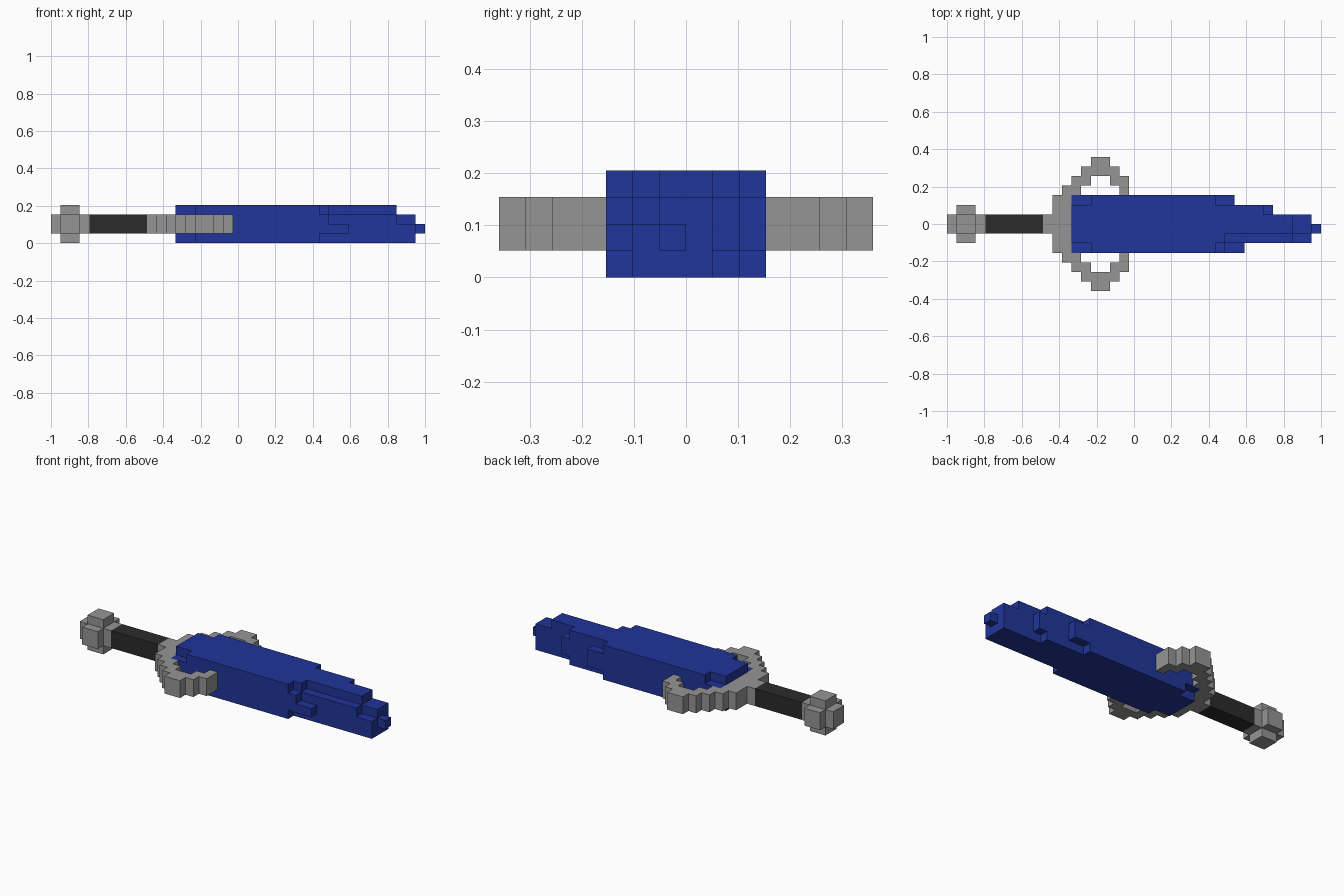
import bpy, bmesh
from mathutils import Vector

if "Cube" in bpy.data.objects:
    bpy.data.objects.remove(bpy.data.objects["Cube"], do_unlink=True)

U = 2 / 39  # edge of one block


def material(name, rgb):
    m = bpy.data.materials.new(name)
    m.use_nodes = True
    m.diffuse_color = (*rgb, 1)
    bsdf = next(n for n in m.node_tree.nodes if n.type == 'BSDF_PRINCIPLED')
    bsdf.inputs["Base Color"].default_value = (*rgb, 1)
    bsdf.inputs["Roughness"].default_value = 0.8
    return m


GREY = material("steel grey", (0.30, 0.30, 0.30))
DARK = material("dark grip", (0.024, 0.024, 0.024))
BLUE = material("deep blue", (0.015, 0.035, 0.32))


def box(x0, x1, y0, y1, z0, z1):
    """Set of unit blocks filling a range."""
    return {(x, y, z) for x in range(x0, x1) for y in range(y0, y1) for z in range(z0, z1)}


def block_part(name, cells, mat):
    """Outer skin of a set of blocks, with flat areas merged."""
    bm = bmesh.new()
    for c in cells:
        for axis in range(3):
            for side in (0, 1):
                n = list(c)
                n[axis] += 2 * side - 1
                if tuple(n) in cells:
                    continue
                a, b = (axis + 1) % 3, (axis + 2) % 3
                corners = []
                for s, t in ((0, 0), (1, 0), (1, 1), (0, 1)):
                    p = Vector(c)
                    p[axis] += side
                    p[a] += s
                    p[b] += t
                    corners.append(bm.verts.new((p.x * U - 1, p.y * U, p.z * U)))
                bm.faces.new(corners if side else corners[::-1])
    bmesh.ops.remove_doubles(bm, verts=bm.verts, dist=U * 0.01)
    bmesh.ops.dissolve_limit(bm, angle_limit=0.01, verts=bm.verts, edges=bm.edges)
    me = bpy.data.meshes.new(name)
    bm.to_mesh(me)
    bm.free()
    me.materials.append(mat)
    ob = bpy.data.objects.new(name, me)
    bpy.context.collection.objects.link(ob)
    return ob


# Pommel: short core with a cross-shaped knob
pommel = box(0, 4, -1, 1, 1, 3) | box(1, 3, -1, 1, 0, 4) | box(1, 3, -2, 2, 1, 3)
block_part("pommel", pommel, GREY)

# Grip
block_part("grip", box(4, 10, -1, 1, 1, 3), DARK)

# Guard: stepped crescent, mirrored across y
guard = box(10, 11, -1, 1, 1, 3) | box(11, 12, -3, 3, 1, 3) | box(12, 13, -4, 4, 1, 3)
for x, inner, outer in ((13, 3, 5), (14, 4, 6), (15, 5, 7), (16, 5, 7), (17, 4, 6), (18, 3, 5)):
    guard |= box(x, x + 1, inner, outer, 1, 3) | box(x, x + 1, -outer, -inner, 1, 3)
block_part("guard", guard, GREY)

# Blade: rows of blocks, each ending at its own length (bottom to top per row)
ends = {
    -3: (28, 31, 29, 28),
    -2: (38, 38, 36, 29),
    -1: (38, 39, 38, 36),
    0: (38, 38, 38, 36),
    1: (33, 34, 34, 33),
    2: (28, 30, 30, 28),
}
blade = set()
for y, row in ends.items():
    for z, end in enumerate(row):
        corner = y in (-3, 2) and z in (0, 3)  # notched corners at the base
        blade |= box(15 if corner else 13, end, y, y + 1, z, z + 1)
block_part("blade", blade, BLUE)
